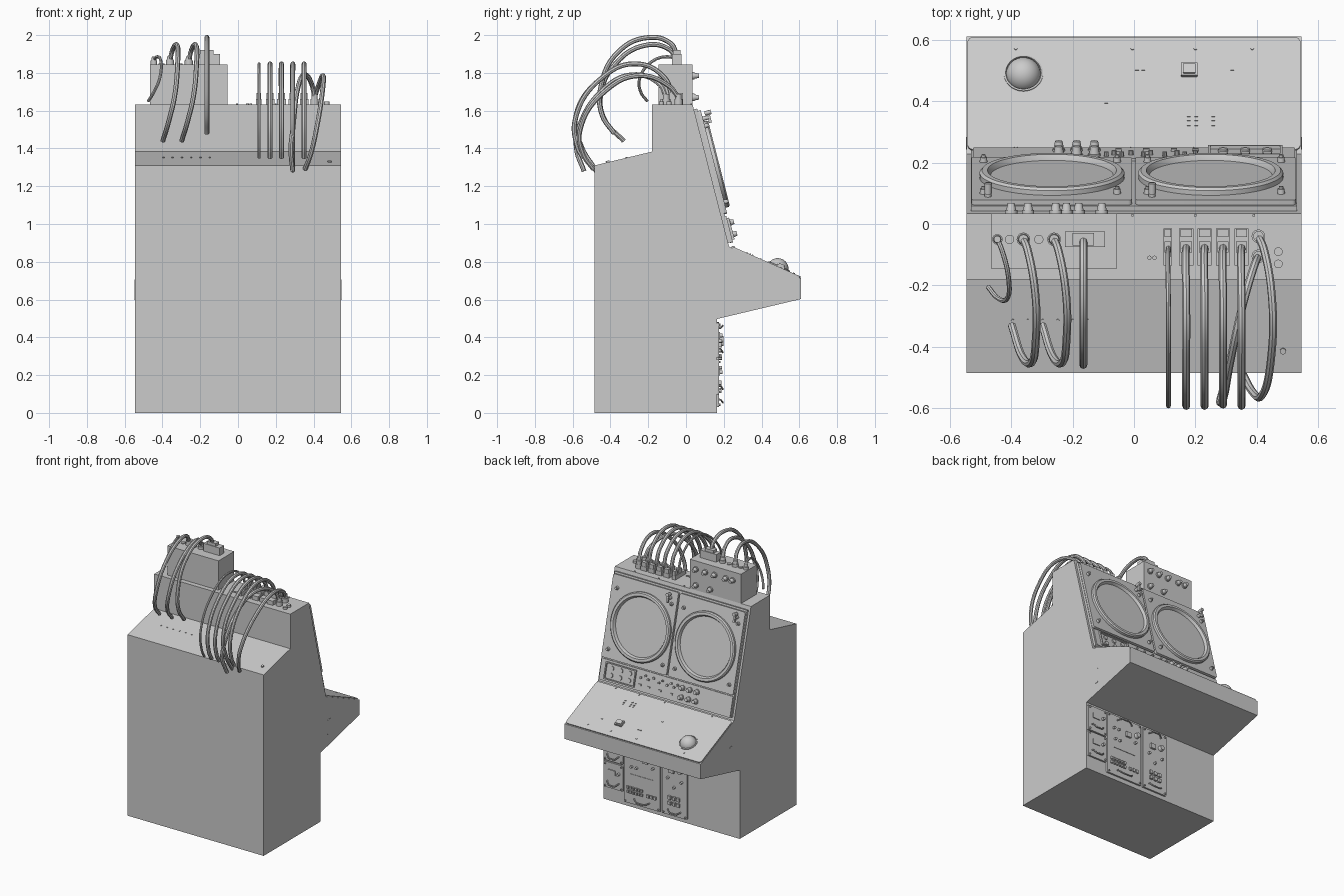
import bpy, bmesh, math
from mathutils import Vector, Matrix

if "Cube" in bpy.data.objects:
    bpy.data.objects.remove(bpy.data.objects["Cube"])

grey = bpy.data.materials.new("cabinet grey")
grey.diffuse_color = (0.6, 0.6, 0.6, 1)
grey.use_nodes = True
grey.node_tree.nodes["Principled BSDF"].inputs["Base Color"].default_value = grey.diffuse_color


def finish(name, bm, mat=Matrix()):
    bm.transform(mat)
    bmesh.ops.recalc_face_normals(bm, faces=bm.faces)
    me = bpy.data.meshes.new(name)
    bm.to_mesh(me)
    bm.free()
    me.materials.append(grey)
    ob = bpy.data.objects.new(name, me)
    bpy.context.collection.objects.link(ob)
    return ob


def frame(y, z, vy, vz):
    """Surface frame: local x = -world x, local y = up the surface, local z = outward."""
    u = Vector((-1, 0, 0))
    v = Vector((0, vy, vz)).normalized()
    m = Matrix((u, v, u.cross(v))).transposed().to_4x4()
    return Matrix.Translation((0, y, z)) @ m


def box(name, F, x, v, w, h, n0, n1, bevel=0.0):
    bm = bmesh.new()
    bmesh.ops.create_cube(bm, size=1, matrix=Matrix.Translation((-x, v, (n0 + n1) / 2))
                          @ Matrix.Diagonal((w, h, n1 - n0, 1)))
    if bevel:  # round the four corners seen from outside
        es = [e for e in bm.edges
              if abs((e.verts[0].co - e.verts[1].co).z) > 1e-5]
        bmesh.ops.bevel(bm, geom=es, offset=bevel, segments=4, affect='EDGES', profile=0.5)
    return finish(name, bm, F)


def cyl(name, F, x, v, r, n0, n1, r2=None, seg=20):
    bm = bmesh.new()
    bmesh.ops.create_cone(bm, cap_ends=True, segments=seg, radius1=r,
                          radius2=r if r2 is None else r2, depth=n1 - n0,
                          matrix=Matrix.Translation((-x, v, (n0 + n1) / 2)))
    return finish(name, bm, F)


def lathe(name, F, x, v, prof, seg=64):
    bm = bmesh.new()
    rings = [[bm.verts.new((-x + r * math.cos(a), v + r * math.sin(a), n))
              for a in (i * math.tau / seg for i in range(seg))] for r, n in prof]
    for a, b in zip(rings, rings[1:] + rings[:1]):
        for i in range(seg):
            j = (i + 1) % seg
            bm.faces.new((a[i], a[j], b[j], b[i]))
    return finish(name, bm, F)


def tube(name, pts, r, handle='AUTO', res=10):
    cu = bpy.data.curves.new(name, 'CURVE')
    cu.dimensions = '3D'
    cu.bevel_depth, cu.bevel_resolution, cu.resolution_u = r, 2, res
    cu.use_fill_caps = True
    sp = cu.splines.new('BEZIER')
    sp.bezier_points.add(len(pts) - 1)
    for b, p in zip(sp.bezier_points, pts):
        b.co = p
        b.handle_left_type = b.handle_right_type = handle
    cu.materials.append(grey)
    ob = bpy.data.objects.new(name, cu)
    bpy.context.collection.objects.link(ob)
    return ob


def pull(name, F, x, v, w, rise=0.02, bow=-0.02):
    """Bowed drawer pull standing off a panel."""
    pts = [(-x - w, v, 0.005), (-x - w, v, rise), (-x - w * .5, v + bow, rise + .012),
           (-x + w * .5, v + bow, rise + .012), (-x + w, v, rise), (-x + w, v, 0.005)]
    tube(name, [F @ Vector(p) for p in pts], 0.005, 'VECTOR')


# cabinet body from side profile
prof = [(-.485, 0), (.163, 0), (.163, .497), (.61, .603), (.61, .712), (.228, .88),
        (.035, 1.633), (-.18, 1.633), (-.18, 1.383), (-.485, 1.31)]
bm = bmesh.new()
f = bm.faces.new([bm.verts.new((-.545, y, z)) for y, z in prof])
ex = bmesh.ops.extrude_face_region(bm, geom=[f])
bmesh.ops.translate(bm, vec=(1.09, 0, 0), verts=[g for g in ex['geom'] if isinstance(g, bmesh.types.BMVert)])
finish("cabinet_body", bm)

SLOPE = frame(.228, .88, -.193, .753)   # scope face
DESK = frame(.61, .712, -.382, .168)    # desk surface
LOW = frame(.163, 0, 0, 1)              # lower service panels
TOP = frame(0, 1.633, -1, 0)            # roof
BOXF = frame(.035, 0, 0, 1)             # front of roof box
BOXT = frame(0, 1.845, -1, 0)           # top of roof box
BACK = frame(-.18, 1.383, -.305, -.073)  # rear ledge

# scope face: backing, two scope plates with rings, glass, bolts, levers
box("face_backing", SLOPE, 0, .385, 1.06, .73, -.005, .018)
for cx, px in ((-.267, -.268), (.25, .266)):
    box("scope_plate", SLOPE, px, .455, .522, .565, .01, .034, .012)
    lathe("scope_ring", SLOPE, cx, .44, [(.236, .03), (.236, .05), (.228, .058), (.21, .058), (.198, .036), (.198, .03)])
    cyl("scope_glass", SLOPE, cx, .44, .2, .03, .04, seg=64)
    for bx in (px - .222, px + .213):
        for s in (.235, .65):
            cyl("plate_bolt", SLOPE, bx, s, .013, .03, .05, .011, 12)
            cyl("bolt_stem", SLOPE, bx, s, .007, .05, .058, seg=12)
    lx = px - .207
    cyl("lever_post", SLOPE, lx, .69, .011, .03, .065, seg=12)
    box("lever_arm", SLOPE, lx, .69, .014, .06, .06, .075)
    cyl("lever_tip", SLOPE, lx, .715, .012, .05, .085, seg=12)

# control strip under the scopes
box("control_strip", SLOPE, 0, .09, 1.05, .145, .01, .026, .008)
for i in range(3):
    for s in (.058, .122):
        cyl("strip_knob", SLOPE, -.245 + i * .058, s, .02, .025, .033)
        cyl("strip_knob_grip", SLOPE, -.245 + i * .058, s, .017, .033, .058, .012)
        cyl("tray_key", SLOPE, .29 + i * .072, .09 + (s - .09) * .75, .016, .026, .034, seg=16)
for s in (.035, .145):
    box("tray_rail", SLOPE, .362, s, .235, .008, .02, .038)
for x in (.245, .48):
    box("tray_side", SLOPE, x, .09, .008, .118, .02, .038)
for i, x in enumerate((-.09, -.065, -.04, -.01, .03, .055, .1, .14, .165, .2)):
    cyl("strip_button", SLOPE, x, .13 - .02 * (i % 2), .008, .02, .04, seg=10)
for x in (-.05, .04, .13, .2):
    box("strip_switch", SLOPE, x, .06, .02, .012, .02, .034)

# desk top, ball, control block, keys and screws
box("desk_plate", DESK, 0, .205, 1.085, .4, -.004, .008, .02)
lathe("ball_collar", DESK, -.36, .134, [(.064, 0), (.064, .012), (.058, .014), (.054, .0)], 40)
bm = bmesh.new()
bmesh.ops.create_uvsphere(bm, u_segments=32, v_segments=16, radius=.057, matrix=Matrix.Translation((.36, .134, -.004)))
finish("track_ball", bm, DESK)
box("desk_control", DESK, .18, .124, .055, .045, 0, .022, .003)
box("desk_control_cap", DESK, .18, .124, .042, .032, .022, .028, .003)
for x in (.178, .203, .258):
    for s in (.285, .3, .318):
        box("desk_key", DESK, x, s, .012, .007, .006, .012)
for x, s in ((.01, .12), (.03, .12), (.32, .12), (-.09, .237)):
    box("desk_mark", DESK, x, s, .012, .007, .006, .012)
for x in (-.385, -.005, .2, .385):
    for s in (.045, .395):
        cyl("desk_screw", DESK, x, s, .006, .004, .012, seg=10)

# recessed-look side grips
for sx in (-1, 1):
    bm = bmesh.new()
    bmesh.ops.create_cube(bm, size=1, matrix=Matrix.Diagonal((.006, .04, .11, 1)))
    es = [e for e in bm.edges if abs((e.verts[0].co - e.verts[1].co).x) > 1e-4]
    bmesh.ops.bevel(bm, geom=es, offset=.012, segments=4, affect='EDGES', profile=.5)
    finish("side_grip", bm, Matrix.Translation((sx * .544, .263, .652)))

# lower service panels
for x, v, w, h in ((.46, .385, .155, .185), (.46, .19, .155, .185), (.23, .255, .29, .45), (-.03, .255, .2, .45)):
    box("service_panel", LOW, x, v, w, h, -.004, .012, .006)
    for sx in (-1, 1):
        for sv in (-1, 1):
            cyl("panel_screw", LOW, x + sx * (w / 2 - .013), v + sv * (h / 2 - .013), .006, .01, .02, seg=10)
for v in (.35, .155):
    pull("drawer_pull", LOW, .46, v - .01, .045)
    box("drawer_window", LOW, .47, v + .06, .06, .035, .01, .018)
    cyl("drawer_knob", LOW, .415, v + .06, .01, .01, .03, seg=12)
for x, w in ((.23, .06), (-.03, .05)):
    pull("panel_pull_top", LOW, x, .45, w, bow=.012)
    pull("panel_pull_bottom", LOW, x, .07, w, bow=-.015)
for i in range(6):
    for j in range(2):
        box("panel_key", LOW, .34 - i * .022, .115 + j * .03, .014, .018, .01, .024)
for i in range(3):
    box("panel_key_wide", LOW, .18 - i * .028, .12, .018, .022, .01, .022)
    for j in range(2):
        box("fuse_block", LOW, .005 - i * .035, .12 + j * .04, .022, .024, .01, .026)
box("panel_label_strip", LOW, .23, .24, .18, .01, .01, .015)
for x, v in ((.32, .38), (.28, .38), (.14, .33), (.31, .3), (.27, .3), (.02, .3), (-.09, .29), (-.03, .24)):
    cyl("panel_button", LOW, x, v, .009, .01, .028, seg=12)
for x, v in ((.2, .37), (-.01, .36)):
    box("panel_meter", LOW, x, v, .04, .035, .01, .026)
for x, v in ((.125, .39), (-.08, .37)):
    cyl("panel_dial", LOW, x, v, .02, .01, .035, .016)

# roof junction box with front knobs and top sockets
box("junction_box", TOP, -.26, .055, .41, .18, -.002, .212)
for x, z in [(x, 1.785) for x in (-.105, -.18, -.255, -.345, -.4)] + [(-.22, 1.67), (-.105, 1.67)]:
    cyl("box_knob_base", BOXF, x, z, .02, -.002, .01)
    cyl("box_knob", BOXF, x, z, .016, .01, .034, .011)
for x in (-.405, -.31):
    cyl("box_socket", BOXT, x, .05, .015, -.002, .006)
for x, r in ((-.445, .013), (-.36, .018), (-.26, .018)):
    cyl("cable_socket", BOXT, x, .05, r + .004, -.002, .02)
    cyl("cable_gland", BOXT, x, .05, r, .02, .042, r * .85)
box("socket_block", BOXT, -.16, .05, .13, .05, -.002, .055)
box("socket_step", BOXT, -.165, .05, .07, .04, .055, .075)

# roof connector columns and round sockets
for x in (.11, .17, .23, .29, .35):
    w = .028 if x < .12 else .046
    box("connector_base", TOP, x, .075, w, .12, -.002, .03)
    box("connector_front", TOP, x, .03, w * .8, .026, .03, .06)
    box("connector_rear", TOP, x, .075, w * .8, .036, .03, .06)
for v in (.04, .105):
    cyl("round_connector", TOP, .405, v, .022, -.002, .03)
    cyl("round_gland", TOP, .405, v, .017, .03, .055)
for x, v, r in ((.47, .09, .014), (.47, .13, .014), (.05, .11, .007), (.067, .11, .007)):
    cyl("roof_stud", TOP, x, v, r, -.002, .015 if r > .01 else .006, seg=16)
for x in (-.005, .2, .39):
    cyl("roof_screw", TOP, x, -.028, .005, -.002, .005, seg=10)

# rear ledge screws and stud
for i in range(6):
    cyl("ledge_screw", BACK, -.395 + i * .049, .138, .005, -.002, .004, seg=10)
cyl("ledge_stud", BACK, .485, .24, .01, -.002, .008, seg=12)

# right bundle: five parallel cables
for x, r, drop in ((.112, .008, 0), (.17, .013, 0), (.23, .013, 0), (.29, .013, .07), (.35, .013, 0)):
    tube("bundle_cable", [(x, -.075, 1.68), (x - .002, -.11, 1.77), (x, -.26, 1.848), (x, -.45, 1.77),
                          (x, -.585, 1.56), (x, -.575 + drop * .3, 1.41), (x, -.545 + drop, 1.35 - drop)], r)
# two crossing cables from the round connectors
tube("crossing_cable", [(.405, -.105, 1.67), (.39, -.14, 1.74), (.35, -.28, 1.79), (.315, -.44, 1.71),
                        (.29, -.57, 1.5), (.28, -.58, 1.4), (.29, -.54, 1.28)], .013)
tube("looping_cable", [(.405, -.04, 1.67), (.425, -.09, 1.73), (.45, -.25, 1.785), (.448, -.42, 1.71),
                       (.415, -.56, 1.5), (.385, -.545, 1.37), (.355, -.49, 1.29)], .013)
# left cables from the junction box
tube("thin_cable", [(-.445, -.05, 1.87), (-.43, -.085, 1.885), (-.408, -.18, 1.86), (-.415, -.245, 1.77),
                    (-.445, -.24, 1.7), (-.475, -.205, 1.65)], .008)
for x in (-.36, -.26):
    tube("box_cable", [(x, -.05, 1.87), (x + .015, -.09, 1.925), (x + .038, -.22, 1.945), (x + .04, -.38, 1.84),
                       (x + .025, -.452, 1.68), (x - .005, -.43, 1.55), (x - .038, -.33, 1.44)], .013)
tube("tall_cable", [(-.165, -.05, 1.9), (-.165, -.08, 1.955), (-.165, -.2, 1.987), (-.165, -.36, 1.91),
                    (-.165, -.45, 1.73), (-.165, -.445, 1.58), (-.165, -.38, 1.48)], .013)

# curves to meshes, then smooth shading with sharp edges kept
bpy.ops.object.select_all(action='SELECT')
bpy.context.view_layer.objects.active = bpy.data.objects["tall_cable"]
bpy.ops.object.convert(target='MESH')
bpy.ops.object.shade_smooth_by_angle(angle=math.radians(35))
